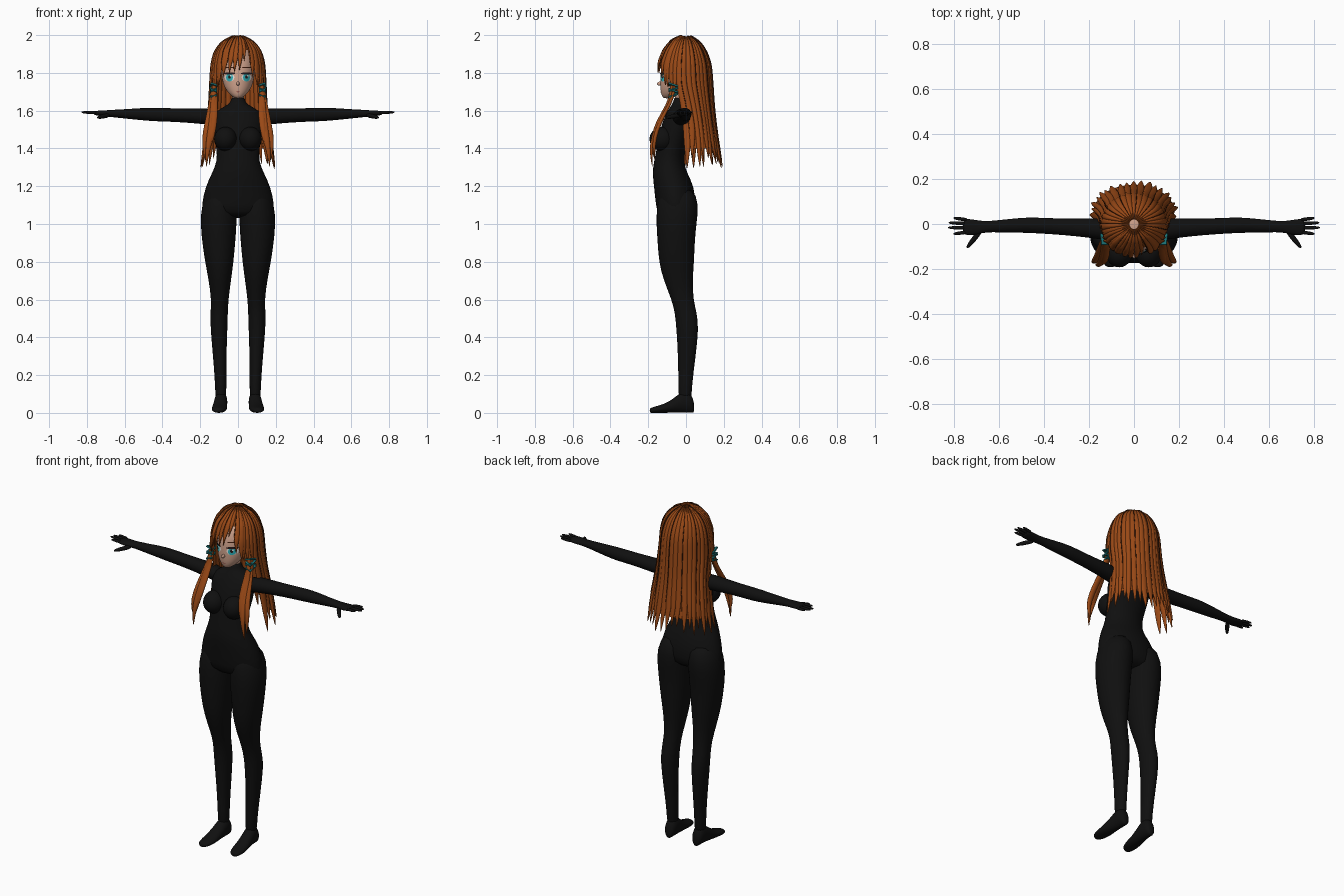
import bpy
import bmesh
import math
import random
from mathutils import Vector

random.seed(4)
start_cube = bpy.data.objects.get("Cube")
if start_cube:
    bpy.data.objects.remove(start_cube, do_unlink=True)


def material(name, red, green, blue):
    mat = bpy.data.materials.new(name)
    mat.use_nodes = True
    mat.diffuse_color = (red, green, blue, 1)
    shader = mat.node_tree.nodes["Principled BSDF"]
    shader.inputs["Base Color"].default_value = (red, green, blue, 1)
    shader.inputs["Roughness"].default_value = 0.8
    return mat


BLACK = material("suit black", 0.005, 0.005, 0.005)
HAIR = material("copper hair", 0.32, 0.066, 0.008)
GROOVE = material("hair groove brown", 0.05, 0.012, 0.004)
SKIN = material("skin", 0.62, 0.36, 0.26)
TEAL = material("eye teal", 0.03, 0.45, 0.5)
RIBBON = material("ribbon teal", 0.01, 0.16, 0.17)
WHITE = material("eye white", 0.8, 0.78, 0.76)
DARK = material("lash dark", 0.02, 0.01, 0.01)
LIP = material("lip", 0.38, 0.13, 0.1)


def finish(name, bm, mat, subdivide=True):
    bmesh.ops.recalc_face_normals(bm, faces=bm.faces)
    for face in bm.faces:
        face.smooth = True
    mesh = bpy.data.meshes.new(name)
    bm.to_mesh(mesh)
    bm.free()
    mesh.materials.append(mat)
    obj = bpy.data.objects.new(name, mesh)
    bpy.context.collection.objects.link(obj)
    if subdivide:
        mod = obj.modifiers.new("Smooth", "SUBSURF")
        mod.levels = mod.render_levels = 1
    return obj


def loft(name, mat, rings, sides=16):
    """Skin a row of elliptical rings given as centre and two half axes."""
    bm = bmesh.new()
    loops = []
    for centre, u, v in rings:
        angles = [math.tau * i / sides for i in range(sides)]
        loops.append([bm.verts.new(Vector(centre) + Vector(u) * math.cos(a) + Vector(v) * math.sin(a))
                      for a in angles])
    for low, high in zip(loops, loops[1:]):
        for i in range(sides):
            j = (i + 1) % sides
            bm.faces.new((low[i], low[j], high[j], high[i]))
    bm.faces.new(loops[0])
    bm.faces.new(loops[-1])
    return finish(name, bm, mat)


def upright(name, mat, rows, side=1):
    """Rows of height, front y, back y, centre x and half width."""
    return loft(name, mat, [((side * x, (front + back) / 2, z), (half, 0, 0), (0, (back - front) / 2, 0))
                            for z, front, back, x, half in rows])


def finger(name, tip, base, radius):
    base, tip = Vector(base), Vector(tip)
    u = (tip - base).cross(Vector((0, 0, 1))).normalized()
    v = u.cross(tip - base).normalized()
    loft(name, BLACK, [(base.lerp(tip, t), u * radius * k, v * radius * k)
                       for t, k in ((0, 1), (0.5, 1), (0.85, 0.8), (1, 0.35))], 8)


def ball(name, mat, location, scale):
    bm = bmesh.new()
    bmesh.ops.create_uvsphere(bm, u_segments=24, v_segments=14, radius=1)
    bmesh.ops.scale(bm, vec=scale, verts=bm.verts)
    bmesh.ops.translate(bm, vec=location, verts=bm.verts)
    return finish(name, bm, mat, False)


# Torso with high collar
upright("torso", BLACK, [
    (1.675, -0.064, 0.004, 0, 0.036), (1.65, -0.066, 0.008, 0, 0.038), (1.63, -0.078, 0.018, 0, 0.055),
    (1.61, -0.092, 0.028, 0, 0.1), (1.58, -0.108, 0.036, 0, 0.13), (1.53, -0.13, 0.036, 0, 0.135),
    (1.47, -0.145, 0.03, 0, 0.126), (1.4, -0.156, 0.0, 0, 0.116), (1.33, -0.172, -0.012, 0, 0.113),
    (1.27, -0.18, 0.008, 0, 0.14), (1.2, -0.172, 0.045, 0, 0.176), (1.1, -0.162, 0.056, 0, 0.198),
    (1.03, -0.15, 0.04, 0, 0.195)])
upright("neck", SKIN, [(1.64, -0.06, 0, 0, 0.032), (1.69, -0.06, 0, 0, 0.032), (1.73, -0.06, 0, 0, 0.034)])

for side, label in ((1, "left"), (-1, "right")):
    ball(label + "_bust", BLACK, (side * 0.066, -0.127, 1.45), (0.06, 0.066, 0.064))
    # Leg and foot
    upright(label + "_leg", BLACK, [
        (1.2, -0.13, 0.04, 0.085, 0.07), (1.1, -0.157, 0.072, 0.1, 0.096), (1.0, -0.16, 0.057, 0.103, 0.098),
        (0.9, -0.152, 0.048, 0.102, 0.089), (0.8, -0.146, 0.045, 0.099, 0.077), (0.7, -0.12, 0.036, 0.096, 0.06),
        (0.6, -0.077, 0.04, 0.096, 0.046), (0.53, -0.06, 0.058, 0.1, 0.047), (0.45, -0.052, 0.069, 0.101, 0.046),
        (0.3, -0.043, 0.052, 0.097, 0.036), (0.15, -0.041, 0.032, 0.091, 0.03), (0.05, -0.04, 0.03, 0.091, 0.03)], side)
    loft(label + "_foot", BLACK, [((side * x, y, top / 2), (half, 0, 0), (0, 0, top / 2)) for y, x, top, half in (
        (0.044, 0.09, 0.05, 0.015), (0.03, 0.09, 0.1, 0.031), (0, 0.09, 0.125, 0.035), (-0.04, 0.092, 0.1, 0.036),
        (-0.09, 0.097, 0.058, 0.04), (-0.14, 0.1, 0.04, 0.042), (-0.18, 0.104, 0.03, 0.032),
        (-0.193, 0.105, 0.022, 0.015))])
    # Arm and hand
    loft(label + "_arm", BLACK, [((side * x, y, z), (0, wide, 0), (0, 0, high)) for x, y, wide, z, high in (
        (0.08, -0.03, 0.05, 1.56, 0.045), (0.17, -0.02, 0.046, 1.57, 0.043), (0.25, -0.015, 0.041, 1.573, 0.039),
        (0.35, -0.011, 0.036, 1.577, 0.036), (0.45, -0.005, 0.036, 1.58, 0.037), (0.52, -0.006, 0.033, 1.582, 0.032),
        (0.6, -0.01, 0.028, 1.583, 0.025), (0.66, -0.012, 0.024, 1.585, 0.02), (0.7, -0.015, 0.033, 1.585, 0.017),
        (0.74, -0.014, 0.038, 1.587, 0.014), (0.765, -0.012, 0.034, 1.587, 0.01))])
    for digit, tip_x, tip_y, base_y in (("index", 0.805, -0.044, -0.036), ("middle", 0.83, -0.016, -0.018),
                                        ("ring", 0.827, 0.006, 0.001), ("little", 0.805, 0.027, 0.018)):
        finger(f"{label}_{digit}_finger", (side * tip_x, tip_y, 1.592), (side * 0.74, base_y, 1.588), 0.009)
    finger(label + "_thumb", (side * 0.745, -0.107, 1.563), (side * 0.68, -0.025, 1.577), 0.013)

# Head and nose
head = upright("head", SKIN, [
    (1.664, -0.118, -0.075, 0, 0.014), (1.678, -0.13, -0.045, 0, 0.038), (1.71, -0.137, 0, 0, 0.066),
    (1.75, -0.139, 0.05, 0, 0.084), (1.8, -0.137, 0.08, 0, 0.092), (1.86, -0.13, 0.09, 0, 0.094),
    (1.92, -0.09, 0.07, 0, 0.07), (1.95, -0.04, 0.03, 0, 0.03)])
ball("nose", SKIN, (0, -0.138, 1.743), (0.008, 0.015, 0.011))
bpy.context.view_layer.update()
head_surface = head.evaluated_get(bpy.context.evaluated_depsgraph_get())


def face_plate(name, mat, x, z, wide, high, lift):
    """Thin oval that follows the front of the head."""
    bm = bmesh.new()

    def place(px, pz):
        hit, spot, normal, index = head_surface.ray_cast(Vector((px, -1, pz)), Vector((0, 1, 0)))
        return bm.verts.new((px, (spot.y if hit else -0.1) - lift, pz))

    middle = place(x, z)
    rings = [[place(x + wide * k * math.cos(math.tau * i / 20), z + high * k * math.sin(math.tau * i / 20))
              for i in range(20)] for k in (0.5, 1)]
    for i in range(20):
        j = (i + 1) % 20
        bm.faces.new((middle, rings[0][i], rings[0][j]))
        bm.faces.new((rings[0][i], rings[1][i], rings[1][j], rings[0][j]))
    obj = finish(name, bm, mat, False)
    if obj.data.polygons[0].normal.y > 0:
        obj.data.flip_normals()


# Eyes and mouth
for side, label in ((1, "left"), (-1, "right")):
    x, z = side * 0.045, 1.776
    face_plate(label + "_eye_white", WHITE, x, z, 0.026, 0.021, 0.002)
    face_plate(label + "_iris", TEAL, x, z, 0.018, 0.021, 0.0035)
    face_plate(label + "_pupil", DARK, x, z + 0.002, 0.007, 0.009, 0.005)
    face_plate(label + "_eye_glint", WHITE, x + 0.006, z + 0.009, 0.004, 0.005, 0.006)
    face_plate(label + "_upper_lash", DARK, x, z + 0.021, 0.029, 0.006, 0.006)
    face_plate(label + "_brow", GROOVE, x, z + 0.052, 0.026, 0.003, 0.003)
face_plate("mouth", LIP, 0, 1.7, 0.012, 0.003, 0.002)

# Hair envelope rows: height, half width, back y, centre y
ENVELOPE = [(1.99, 0.02, 0.02, 0), (1.97, 0.072, 0.062, 0), (1.92, 0.117, 0.1, 0), (1.85, 0.136, 0.127, 0),
            (1.75, 0.142, 0.135, 0), (1.62, 0.148, 0.143, 0.03), (1.5, 0.166, 0.158, 0.05),
            (1.4, 0.18, 0.175, 0.056), (1.28, 0.2, 0.2, 0.06)]


def hair_point(theta, z):
    """Point on the envelope and its sideways derivative; theta 0 is the back."""
    z = max(min(z, ENVELOPE[0][0]), ENVELOPE[-1][0])
    for upper, lower in zip(ENVELOPE, ENVELOPE[1:]):
        if z >= lower[0]:
            t = (upper[0] - z) / (upper[0] - lower[0])
            half, back, middle = (a + (b - a) * t for a, b in zip(upper[1:], lower[1:]))
            break
    depth = back - middle if math.cos(theta) > 0 else back * 1.13
    return (Vector((half * math.sin(theta), middle + depth * math.cos(theta), z)),
            Vector((half * math.cos(theta), -depth * math.sin(theta), 0)))


def hair_lock(name, mat, degrees, end, spread, sweep=0, taper=0.09, thick=0.009, lift=0):
    rings, steps = [], 13
    for i in range(steps + 1):
        t = i / steps
        z = 1.991 - (1.991 - end) * t ** 1.6
        theta = math.radians(degrees) + sweep * t
        spot, across = hair_point(theta, z)
        along = hair_point(theta, z - 0.01)[0] - hair_point(theta, z + 0.01)[0]
        out = along.cross(across).normalized()
        if out.dot(spot - Vector((0, 0, 1.8 if z > 1.8 else z))) < 0:
            out.negate()
        spot.z = z
        width = min(1, (z - end) / taper) + 0.04
        rings.append((spot + out * lift, across * spread * width, out * thick * min(1, width + 0.2)))
    loft(name, mat, rings, 8)


# Inner hair shell, open in front of the face
bm = bmesh.new()
columns = 36
shell = [[bm.verts.new(hair_point(math.tau * c / columns, row[0])[0] * 1) for c in range(columns)]
         for row in ENVELOPE[:-1]]
for r in range(len(shell) - 1):
    for c in range(columns):
        d = (c + 1) % columns
        if r < 2 or min(c + 0.5, columns - c - 0.5) < columns * 0.29:
            bm.faces.new((shell[r][c], shell[r][d], shell[r + 1][d], shell[r + 1][c]))
finish("hair_shell", bm, HAIR, False)

# Long back locks with dark grooves between some of them
for i in range(21):
    angle = -105 + 10.5 * i
    hair_lock(f"back_lock_{i}", HAIR, angle, 1.32 + random.uniform(-0.035, 0.03), 0.115,
              random.uniform(-0.04, 0.04), random.uniform(0.08, 0.15), random.uniform(0.007, 0.011))
    if i % 3 == 1:
        hair_lock(f"back_groove_{i}", GROOVE, angle + 5, 1.45, 0.014, 0, 0.2, 0.003, 0.008)

# Temple locks, then the bound strands that fall over the chest
for side, label in ((1, "left"), (-1, "right")):
    for i, angle in enumerate((113, 122, 131)):
        hair_lock(f"{label}_temple_lock_{i}", HAIR, side * angle, 1.69 + 0.015 * i, 0.1, 0, 0.08)
    for i, (dx, dy, drop) in enumerate(((0, 0, 0), (0.022, 0.014, 0.03), (-0.016, 0.008, 0.05))):
        path = [(0.12, -0.075, 1.82, 0.6), (0.127, -0.07, 1.71, 0.65), (0.13, -0.1, 1.62, 0.9),
                (0.14, -0.155, 1.52, 1), (0.154, -0.182, 1.43, 0.9), (0.164, -0.184, 1.36, 0.5),
                (0.168, -0.178, 1.3, 0.06)]
        loft(f"{label}_chest_strand_{i}", HAIR, [
            ((side * (x + dx * min(k, 1) * (1.8 - z) * 3), y + dy, z + drop * (1.8 - z) * 2),
             (0.02 * k, 0, 0), (0, 0.014 * k, 0.004 * k)) for x, y, z, k in path], 8)
    # Ribbon bands
    for i, tilt in enumerate((0.35, -0.35, 0.35, -0.35)):
        bpy.ops.mesh.primitive_cube_add(size=1, location=(side * 0.131, -0.068, 1.685 + 0.016 * i),
                                        rotation=(tilt, side * tilt, 0))
        band = bpy.context.object
        band.name = f"{label}_ribbon_band_{i}"
        band.scale = (0.036, 0.052, 0.008)
        band.data.materials.append(RIBBON)

# Swept fringe with a gap over the left brow
for i, tip in enumerate((1.73, 1.775, 1.86, 1.81, 1.8, 1.795, 1.8, 1.775, 1.73)):
    sweep = 0.14 if 1 < i < 7 else 0
    hair_lock(f"fringe_lock_{i}", HAIR, 136 + 11 * i, tip, 0.125, sweep, 0.09, 0.009, 0.003)
    if i % 2:
        hair_lock(f"fringe_groove_{i}", GROOVE, 141 + 11 * i, tip + 0.05, 0.013, sweep, 0.1, 0.003, 0.01)
